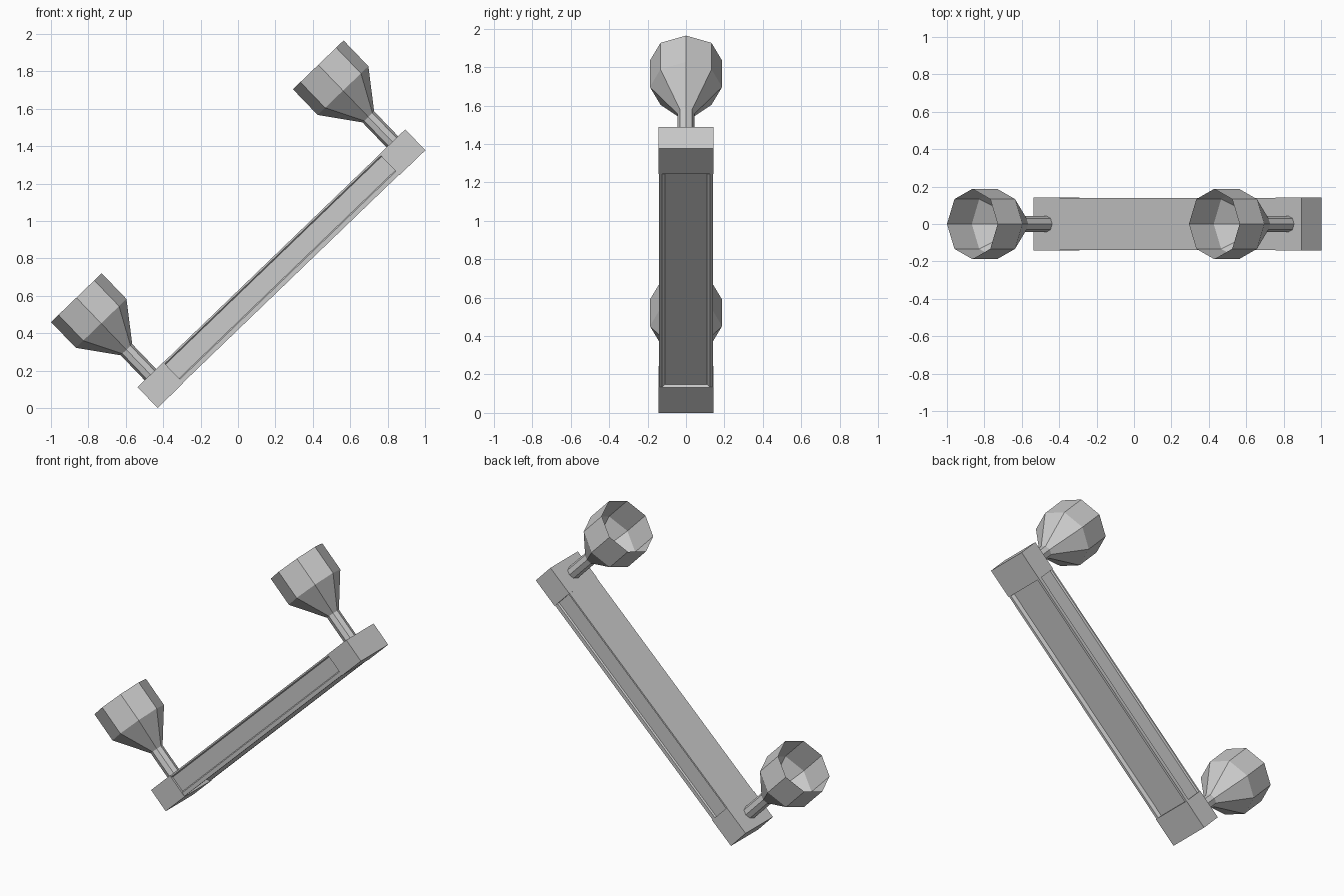
import bpy
import bmesh
import math
from mathutils import Matrix, Vector

cube = bpy.data.objects.get("Cube")
if cube:
    bpy.data.objects.remove(cube, do_unlink=True)

grey = bpy.data.materials.new("plain_grey")
grey.use_nodes = True
colour = (0.6, 0.6, 0.6, 1)
grey.diffuse_color = colour
grey.node_tree.nodes["Principled BSDF"].inputs["Base Color"].default_value = colour

# Local frame: x along the bar, y across, z away from its top face
LENGTH, THICK, BLOCK = 1.987, 0.155, 0.192
TILT = Matrix.Translation((-0.43, 0, 0)) @ Matrix.Rotation(math.radians(-43.9), 4, 'Y')


def add_part(name, bm):
    mesh = bpy.data.meshes.new(name)
    bm.to_mesh(mesh)
    bm.free()
    mesh.materials.append(grey)
    obj = bpy.data.objects.new(name, mesh)
    obj.matrix_world = TILT
    bpy.context.collection.objects.link(obj)


def end_block(name, centre):
    bm = bmesh.new()
    bmesh.ops.create_cube(bm, size=1)
    bmesh.ops.scale(bm, vec=(BLOCK, 0.286, THICK), verts=bm.verts)
    bmesh.ops.translate(bm, vec=(centre, 0, THICK / 2), verts=bm.verts)
    add_part(name, bm)


def bar(name):
    # Grooved cross-section, mirrored in y and extruded between the blocks
    half = [(0.11, 0.022), (0.124, 0.003), (0.14, 0.003), (0.14, 0.028),
            (0.13, 0.034), (0.13, 0.138), (0.14, 0.144), (0.14, 0.154)]
    section = half + [(-y, z) for y, z in reversed(half)]
    bm = bmesh.new()
    start = BLOCK - 0.01
    face = bm.faces.new([bm.verts.new((start, y, z)) for y, z in section])
    out = bmesh.ops.extrude_face_region(bm, geom=[face], use_keep_orig=True)
    moved = [v for v in out["geom"] if isinstance(v, bmesh.types.BMVert)]
    bmesh.ops.translate(bm, vec=(LENGTH - 2 * start, 0, 0), verts=moved)
    bmesh.ops.recalc_face_normals(bm, faces=bm.faces)
    add_part(name, bm)


def cup(name, centre):
    # Open eight-sided cup on a thin stem, spun around its own axis
    profile = [(0.043, 0.14), (0.043, 0.34), (0.188, 0.535), (0.188, 0.726)]
    bm = bmesh.new()
    verts = [bm.verts.new((centre + r, 0, z)) for r, z in profile]
    edges = [bm.edges.new(pair) for pair in zip(verts, verts[1:])]
    bmesh.ops.spin(bm, geom=verts + edges, cent=Vector((centre, 0, 0)), axis=(0, 0, 1),
                   angle=math.tau, steps=8, use_merge=True)
    bmesh.ops.remove_doubles(bm, verts=bm.verts, dist=0.0005)
    bmesh.ops.recalc_face_normals(bm, faces=bm.faces)
    add_part(name, bm)


bar("grooved_bar")
for side, centre in (("lower", BLOCK / 2), ("upper", LENGTH - BLOCK / 2)):
    end_block(side + "_end_block", centre)
    cup(side + "_cup", centre)
